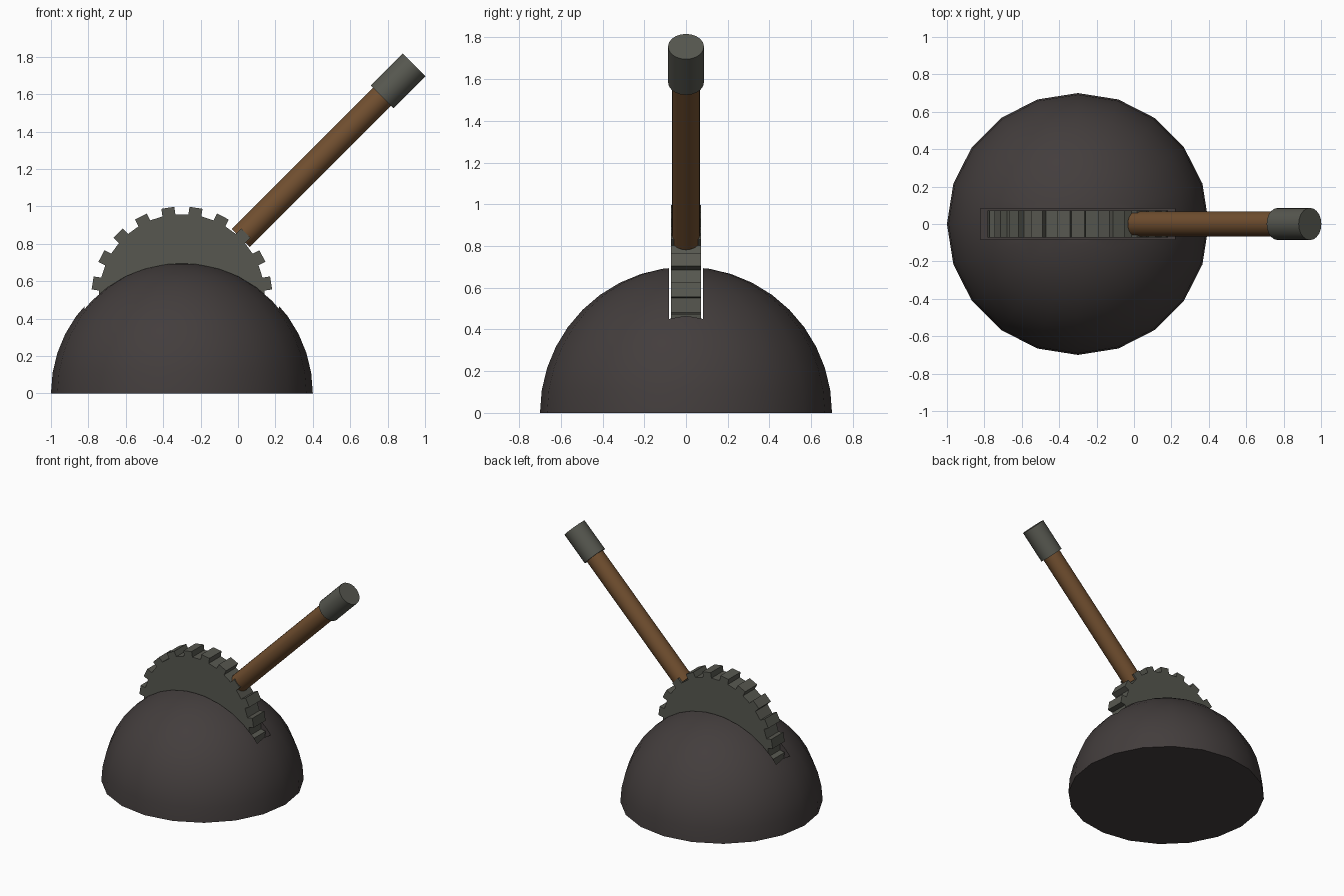
import bpy, bmesh, math
from mathutils import Vector, Matrix

if "Cube" in bpy.data.objects:
    bpy.data.objects.remove(bpy.data.objects["Cube"])

CENTRE = Vector((-0.3, 0, 0.515))      # gear hub
DIR = Vector((1, 0, 1)).normalized()   # lever direction


def material(name, rgb):
    m = bpy.data.materials.new(name)
    m.diffuse_color = (*rgb, 1)
    m.use_nodes = True
    m.node_tree.nodes["Principled BSDF"].inputs["Base Color"].default_value = m.diffuse_color
    return m


stone = material("dark base", (0.056, 0.047, 0.046))
metal = material("grey metal", (0.095, 0.097, 0.080))
wood = material("brown wood", (0.165, 0.078, 0.029))


def finish(name, bm, mat):
    bmesh.ops.recalc_face_normals(bm, faces=bm.faces)
    me = bpy.data.meshes.new(name)
    bm.to_mesh(me)
    bm.free()
    ob = bpy.data.objects.new(name, me)
    bpy.context.collection.objects.link(ob)
    me.materials.append(mat)
    return ob


def smooth(ob):
    bpy.ops.object.select_all(action='DESELECT')
    ob.select_set(True)
    bpy.context.view_layer.objects.active = ob
    bpy.ops.object.shade_smooth_by_angle(angle=math.radians(35))


def rod(name, start, end, radius, mat):
    """Cylinder along the lever axis, between two distances from the hub."""
    bm = bmesh.new()
    rot = DIR.to_track_quat('Z', 'Y').to_matrix().to_4x4()
    mid = CENTRE + DIR * (start + end) / 2
    bmesh.ops.create_cone(bm, cap_ends=True, segments=20, radius1=radius,
                          radius2=radius, depth=end - start,
                          matrix=Matrix.Translation(mid) @ rot)
    smooth(finish(name, bm, mat))


# Dome base: upper half of a 20-sided sphere, closed underneath
bm = bmesh.new()
bmesh.ops.create_uvsphere(bm, u_segments=20, v_segments=20, radius=0.7)
bmesh.ops.bisect_plane(bm, geom=bm.verts[:] + bm.edges[:] + bm.faces[:], dist=1e-4,
                       plane_co=(0, 0, 0), plane_no=(0, 0, 1), clear_inner=True)
bmesh.ops.holes_fill(bm, edges=[e for e in bm.edges if e.is_boundary], sides=0)
bmesh.ops.translate(bm, verts=bm.verts, vec=(-0.3, 0, 0))
dome = finish("dome_base", bm, stone)

# Slot for the gear, cut through the top of the dome
bm = bmesh.new()
bmesh.ops.create_cube(bm, size=1, matrix=Matrix.Translation((-0.3, 0, 0.52))
                      @ Matrix.Diagonal((1.04, 0.164, 1.0, 1)))
cutter = finish("slot_cutter", bm, stone)
cutter.hide_render = True
mod = dome.modifiers.new("slot", 'BOOLEAN')
mod.operation, mod.solver, mod.object = 'DIFFERENCE', 'EXACT', cutter
bpy.context.view_layer.objects.active = dome
bpy.ops.object.modifier_apply(modifier=mod.name)
bpy.data.objects.remove(cutter)
smooth(dome)

# Gear wheel: 20 square teeth, extruded across the slot
TEETH, ROOT, TIP, HALF, THICK = 20, 0.442, 0.483, 0.035, 0.0725
bm = bmesh.new()
ring = []
for i in range(TEETH):
    a = 2 * math.pi * (i + 0.5) / TEETH
    u = Vector((math.cos(a), 0, math.sin(a)))
    t = Vector((-math.sin(a), 0, math.cos(a)))
    for r, s in ((ROOT, -1), (TIP, -1), (TIP, 1), (ROOT, 1)):
        ring.append(bm.verts.new(CENTRE + u * r + t * s * HALF - Vector((0, THICK, 0))))
face = bm.faces.new(ring)
ext = bmesh.ops.extrude_face_region(bm, geom=[face], use_keep_orig=True)
bmesh.ops.translate(bm, vec=(0, 2 * THICK, 0),
                    verts=[v for v in ext["geom"] if isinstance(v, bmesh.types.BMVert)])
finish("gear_wheel", bm, metal)

# Lever: wooden shaft with a metal grip
rod("lever_shaft", 0.445, 1.53, 0.068, wood)
rod("lever_grip", 1.513, 1.755, 0.086, metal)
